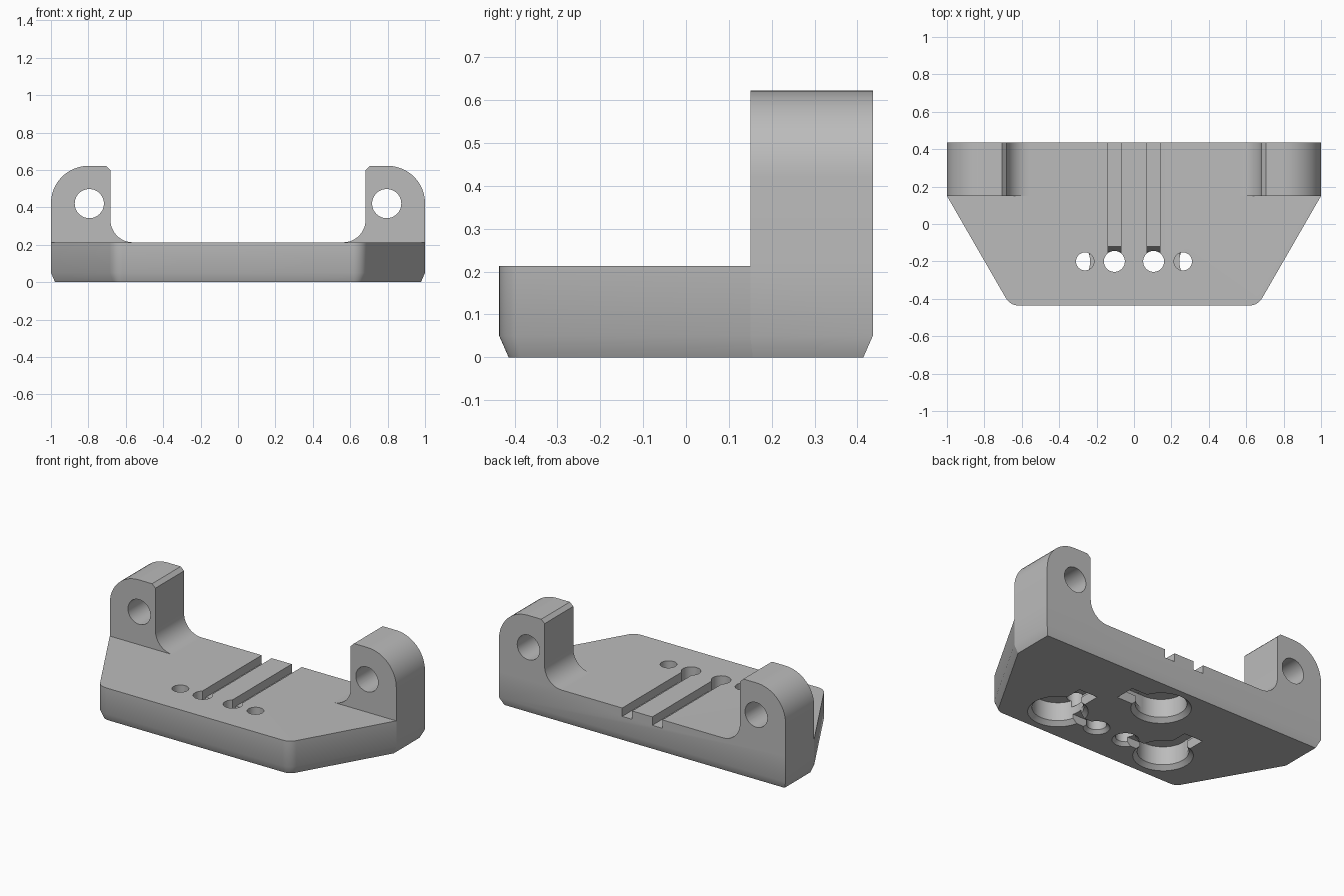
import bpy, bmesh
from math import cos, sin, pi, radians

if "Cube" in bpy.data.objects:
    bpy.data.objects.remove(bpy.data.objects["Cube"])

GREY = (0.5, 0.5, 0.5, 1)
mat = bpy.data.materials.new("plain grey")
mat.use_nodes = True
mat.diffuse_color = GREY
mat.node_tree.nodes["Principled BSDF"].inputs["Base Color"].default_value = GREY

BACK, LEG_FRONT, TOP = 0.436, 0.15, 0.213


def loft(name, rings):
    """Closed solid through rings of equal length."""
    bm = bmesh.new()
    loops = [[bm.verts.new(p) for p in ring] for ring in rings]
    n = len(loops[0])
    for a, b in zip(loops, loops[1:]):
        for i in range(n):
            bm.faces.new((a[i], a[(i + 1) % n], b[(i + 1) % n], b[i]))
    bm.faces.new(loops[0][::-1])
    bm.faces.new(loops[-1])
    bmesh.ops.recalc_face_normals(bm, faces=bm.faces)
    mesh = bpy.data.meshes.new(name)
    bm.to_mesh(mesh)
    bm.free()
    mesh.materials.append(mat)
    ob = bpy.data.objects.new(name, mesh)
    bpy.context.collection.objects.link(ob)
    return ob


def arc(cx, cy, r, start, end, steps=12):
    angles = [radians(start + (end - start) * i / steps) for i in range(steps + 1)]
    return [(cx + r * cos(a), cy + r * sin(a)) for a in angles]


def revolve(name, x, y, profile):
    """Upright round solid from (radius, z) pairs."""
    return loft(name, [[(px, py, z) for px, py in arc(x, y, r, 0, 360, 48)[:-1]]
                       for r, z in profile])


def box(name, x0, x1, y0, y1, z0, z1):
    corners = [(x0, y0), (x1, y0), (x1, y1), (x0, y1)]
    return loft(name, [[(x, y, z) for x, y in corners] for z in (z0, z1)])


def combine(target, tool, operation="DIFFERENCE"):
    mod = target.modifiers.new(tool.name, "BOOLEAN")
    mod.operation, mod.object, mod.solver = operation, tool, "EXACT"
    bpy.context.view_layer.objects.active = target
    bpy.ops.object.modifier_apply(modifier=mod.name)
    bpy.data.objects.remove(tool)


def outline(inset):
    """Plan of the base: straight back, tapered sides, rounded front corners."""
    half = [(1 - inset, BACK - inset), (1 - inset, LEG_FRONT + 0.268 * inset)]
    half += arc(0.616, -0.356, 0.08 - inset, -30, -90)
    return half + [(-x, y) for x, y in reversed(half)]


# Base plate with bevelled bottom edge
bracket = loft("mounting_bracket", [[(x, y, z) for x, y in outline(d)]
                                    for d, z in ((0.022, 0), (0, 0.05), (0, TOP))])

# Upright ears with rounded outer corner and filleted foot
ear = [(1, TOP)] + arc(0.8, 0.422, 0.2, 0, 90) + [(0.705, 0.622), (0.682, 0.6)]
ear += arc(0.562, TOP + 0.12, 0.12, 0, -90)
for side in (1, -1):
    combine(bracket, loft("ear", [[(side * x, y, z) for x, z in ear]
                                  for y in (LEG_FRONT, BACK)]), "UNION")

# Pivot holes through the ears
for side in (1, -1):
    circle = arc(side * 0.795, 0.42, 0.078, 0, 360, 48)[:-1]
    combine(bracket, loft("pivot_hole", [[(x, y, z) for x, z in circle]
                                         for y in (0, 0.6)]))

# Keyhole hangers underneath: round entry, narrow slot, wider hidden channel
CEIL, HEAD, NECK = 0.14, 0.145, 0.065
for x, y, dx, dy in ((0.388, -0.2, 0, 1), (-0.38, -0.2, 0, 1), (-0.03, 0.2, 1, 0)):
    combine(bracket, revolve("entry", x, y, ((0.18, -0.01), (HEAD, 0.025), (HEAD, CEIL))))
    for name, w, z0 in (("neck", NECK, -0.01), ("channel", HEAD - 0.002, 0.06)):
        combine(bracket, box(name, x - w * dy, x + w * dy + 0.265 * dx,
                             y - w * dx, y + w * dx + 0.265 * dy, z0, CEIL - 0.001))

# Cable grooves, cable holes and the links between them
groove = [(0.5, 0.3), (0.5, 0.16), (-0.12, 0.16), (-0.15, 0.08), (-0.2, 0.08), (-0.2, 0.3)]
for side in (1, -1):
    cx = side * 0.105
    combine(bracket, loft("groove", [[(cx + w, y, z) for y, z in groove]
                                     for w in (-0.035, 0.035)]))
    combine(bracket, revolve("cable_hole", cx, -0.2,
                             ((0.085, -0.01), (0.056, 0.02), (0.056, 0.3))))
    combine(bracket, revolve("side_hole", side * 0.262, -0.2, ((0.048, 0.1), (0.048, 0.3))))
    combine(bracket, box("link", min(cx, cx * 3), max(cx, cx * 3),
                         -0.235, -0.165, -0.01, 0.05))

bpy.ops.object.select_all(action="DESELECT")
bracket.select_set(True)
bpy.context.view_layer.objects.active = bracket
bpy.ops.object.shade_smooth_by_angle(angle=radians(25))
